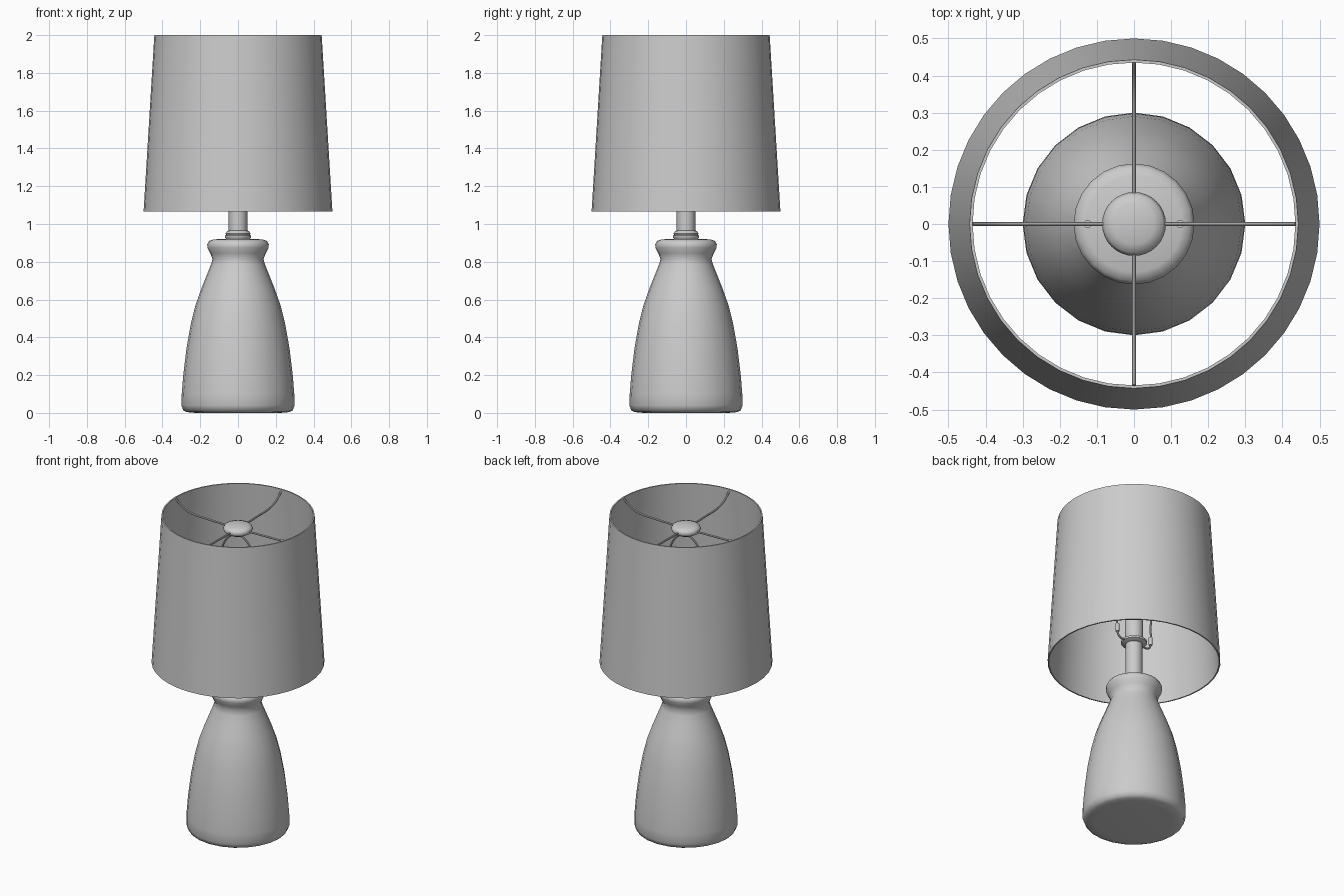
import bpy, bmesh, math

cube = bpy.data.objects.get("Cube")
if cube:
    bpy.data.objects.remove(cube)

grey = bpy.data.materials.new("plain_grey")
grey.use_nodes = True
grey.diffuse_color = (0.6, 0.6, 0.6, 1)
grey.node_tree.nodes["Principled BSDF"].inputs["Base Color"].default_value = (0.6, 0.6, 0.6, 1)


def finish(obj, angle=40):
    obj.data.materials.append(grey)
    bpy.ops.object.select_all(action='DESELECT')
    obj.select_set(True)
    bpy.context.view_layer.objects.active = obj
    bpy.ops.object.shade_smooth_by_angle(angle=math.radians(angle))
    return obj


def lathe(name, profile, sides=32, closed=False, angle=40):
    """Spin a (radius, height) profile around the z axis."""
    bm = bmesh.new()
    verts = [bm.verts.new((r, 0, z)) for r, z in profile]
    pairs = list(zip(verts, verts[1:]))
    if closed:
        pairs.append((verts[-1], verts[0]))
    edges = [bm.edges.new(p) for p in pairs]
    bmesh.ops.spin(bm, geom=verts + edges, cent=(0, 0, 0), axis=(0, 0, 1),
                   angle=math.tau, steps=sides, use_duplicate=False)
    bmesh.ops.remove_doubles(bm, verts=bm.verts, dist=0.0005)
    bmesh.ops.recalc_face_normals(bm, faces=bm.faces)
    mesh = bpy.data.meshes.new(name)
    bm.to_mesh(mesh)
    bm.free()
    obj = bpy.data.objects.new(name, mesh)
    bpy.context.collection.objects.link(obj)
    return finish(obj, angle)


def wire(name, points, radius, turn):
    """Round wire through smooth points in the xz plane, turned about z."""
    curve = bpy.data.curves.new(name, 'CURVE')
    curve.dimensions = '3D'
    curve.bevel_depth = radius
    curve.bevel_resolution = 2
    curve.resolution_u = 6
    curve.use_fill_caps = True
    spline = curve.splines.new('BEZIER')
    spline.bezier_points.add(len(points) - 1)
    for bp, (r, z) in zip(spline.bezier_points, points):
        bp.co = (r * math.cos(turn), r * math.sin(turn), z)
        bp.handle_left_type = bp.handle_right_type = 'AUTO'
    obj = bpy.data.objects.new(name, curve)
    bpy.context.collection.objects.link(obj)
    bpy.ops.object.select_all(action='DESELECT')
    obj.select_set(True)
    bpy.context.view_layer.objects.active = obj
    bpy.ops.object.convert(target='MESH')
    return finish(bpy.context.object)


# Ceramic body with pinched neck and rolled lip
lathe("vase_body", [(0, 0.005), (0.225, 0), (0.27, 0.004), (0.29, 0.014), (0.3, 0.04),
                    (0.298, 0.1), (0.29, 0.2), (0.273, 0.34), (0.25, 0.47), (0.225, 0.57),
                    (0.195, 0.655), (0.165, 0.73), (0.143, 0.785), (0.135, 0.815),
                    (0.147, 0.845), (0.162, 0.875), (0.163, 0.893), (0.153, 0.91),
                    (0.13, 0.919), (0, 0.921)], 24, angle=60)

# Stem with its foot ring, and the socket above it
lathe("stem_foot", [(0, 0.918), (0.06, 0.918), (0.07, 0.93), (0.07, 0.938), (0.062, 0.942),
                    (0.066, 0.95), (0.058, 0.962), (0.048, 0.966), (0, 0.966)])
lathe("stem", [(0, 0.95), (0.049, 0.95), (0.049, 1.19), (0, 1.19)])
lathe("harp_saddle", [(0, 1.18), (0.055, 1.18), (0.075, 1.19), (0.075, 1.202),
                      (0.055, 1.212), (0, 1.212)])
lathe("socket", [(0, 1.2), (0.045, 1.2), (0.053, 1.24), (0.053, 1.37), (0.045, 1.38),
                 (0, 1.38)])
lathe("bulb", [(0, 1.37), (0.035, 1.37), (0.037, 1.43), (0.055, 1.49), (0.074, 1.55),
               (0.078, 1.6), (0.066, 1.645), (0.04, 1.67), (0, 1.68)], 24, angle=60)

# Harp wires with small sleeves on the saddle arms
for side, turn in (("left", 0), ("right", math.pi)):
    wire(side + "_harp_wire", [(0.06, 1.195), (0.105, 1.195), (0.125, 1.225), (0.125, 1.33),
                               (0.135, 1.5), (0.125, 1.7), (0.08, 1.83), (0, 1.89)], 0.006, turn)
    sleeve = lathe(side + "_harp_sleeve", [(0, 1.225), (0.011, 1.225), (0.011, 1.275),
                                           (0, 1.275)], 12)
    sleeve.location.x = 0.125 * math.cos(turn)

# Finial cap holding the shade spider
lathe("finial_cap", [(0, 1.885), (0.055, 1.887), (0.078, 1.9), (0.086, 1.917), (0.078, 1.933),
                     (0.055, 1.942), (0, 1.946)], angle=60)

# Four spider arms rising to the shade rim
for i, side in enumerate(("left", "back", "right", "front")):
    wire(side + "_spider_arm", [(0.05, 1.915), (0.2, 1.918), (0.33, 1.925), (0.385, 1.945),
                                (0.436, 1.985)], 0.006, i * math.pi / 2)

# Tapered drum shade, open at both ends, with a thin wall
lathe("lamp_shade", [(0.5, 1.065), (0.443, 2.0), (0.435, 2.0), (0.492, 1.065)], 40, closed=True)
